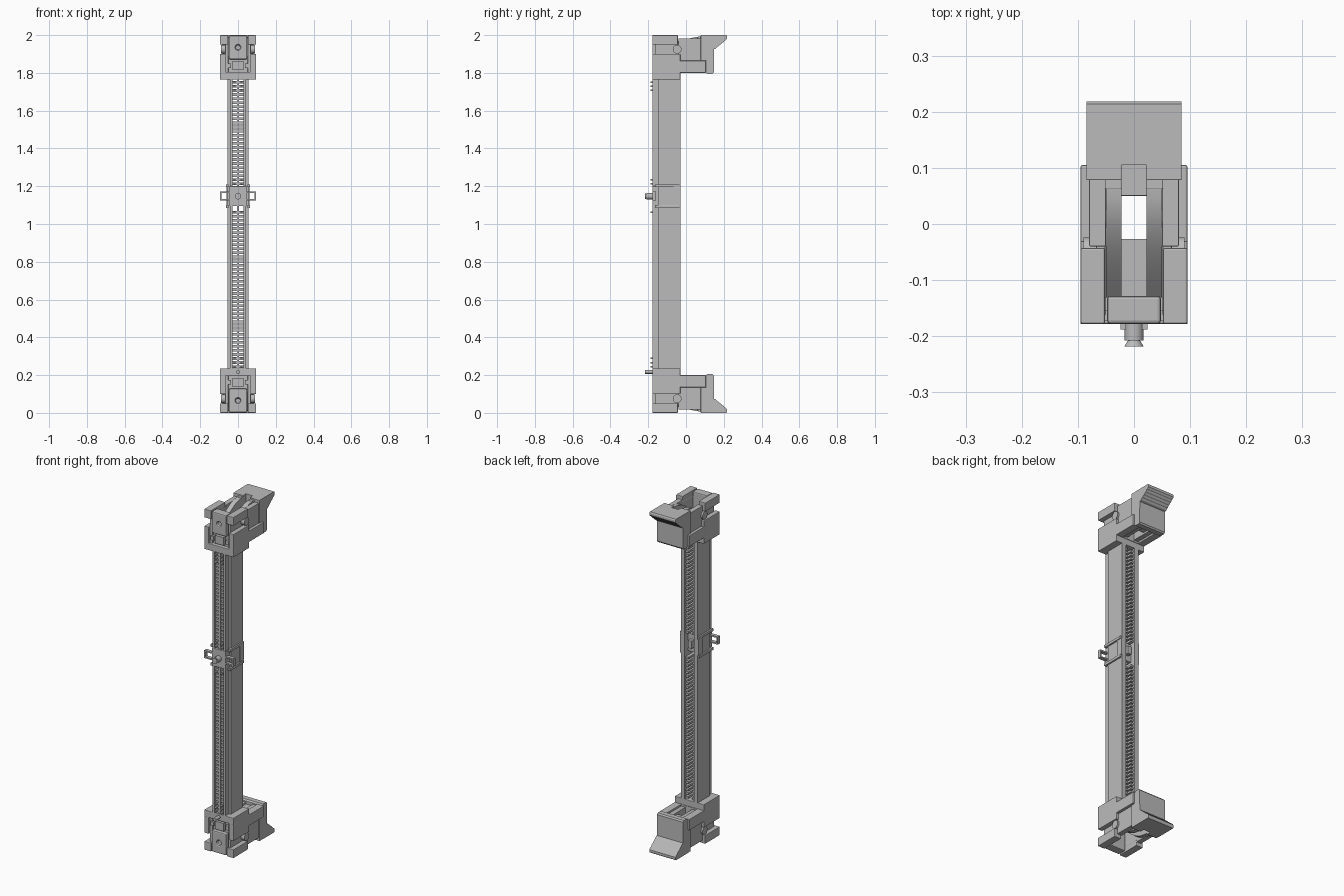
import bpy, bmesh, math
from mathutils import Matrix, Vector

cube = bpy.data.objects.get("Cube")
if cube:
    bpy.data.objects.remove(cube)

grey = bpy.data.materials.new("plain grey")
grey.use_nodes = True
COLOUR = (0.5, 0.5, 0.5, 1)
grey.diffuse_color = COLOUR
grey.node_tree.nodes["Principled BSDF"].inputs["Base Color"].default_value = COLOUR


def add_box(bm, x, y, z):
    size = Vector((x[1] - x[0], y[1] - y[0], z[1] - z[0]))
    mid = Vector((x[0] + x[1], y[0] + y[1], z[0] + z[1])) / 2
    bmesh.ops.create_cube(bm, size=1, matrix=Matrix.Translation(mid) @ Matrix.Diagonal(size).to_4x4())


def add_pair(bm, x, y, z):
    add_box(bm, x, y, z)
    add_box(bm, (-x[1], -x[0]), y, z)


def add_prism(bm, profile, x):
    """Extrude a y-z outline along x."""
    face = bm.faces.new([bm.verts.new((x[0], y, z)) for y, z in profile])
    out = bmesh.ops.extrude_face_region(bm, geom=[face])
    moved = [v for v in out["geom"] if isinstance(v, bmesh.types.BMVert)]
    bmesh.ops.translate(bm, vec=(x[1] - x[0], 0, 0), verts=moved)


def add_rod(bm, axis, centre, radius, length, tip=None):
    turn = Matrix.Rotation(math.pi / 2, 4, "X" if axis == "y" else "Y")
    bmesh.ops.create_cone(bm, cap_ends=True, segments=24, radius1=radius,
                          radius2=radius if tip is None else tip, depth=length,
                          matrix=Matrix.Translation(centre) @ turn)


def finish(name, bm, bevel=0.0, flip=False, smooth=False):
    if flip:  # mirror to the bottom end
        bmesh.ops.transform(bm, verts=bm.verts,
                            matrix=Matrix.Translation((0, 0, 2)) @ Matrix.Diagonal((1, 1, -1, 1)))
    bmesh.ops.recalc_face_normals(bm, faces=bm.faces)
    mesh = bpy.data.meshes.new(name)
    bm.to_mesh(mesh)
    bm.free()
    mesh.materials.append(grey)
    obj = bpy.data.objects.new(name, mesh)
    bpy.context.collection.objects.link(obj)
    if bevel:
        mod = obj.modifiers.new("edge", "BEVEL")
        mod.width, mod.segments, mod.limit_method = bevel, 2, "ANGLE"
    if smooth:
        bpy.ops.object.select_all(action="DESELECT")
        obj.select_set(True)
        bpy.context.view_layer.objects.active = obj
        bpy.ops.object.shade_smooth_by_angle()
    return obj


def build_end(side, flip):
    # Housing: foot, side walls, notched upper corners, rear arms
    bm = bmesh.new()
    add_box(bm, (-.095, .095), (-.178, -.03), (1.765, 1.805))
    add_pair(bm, (.066, .095), (-.178, -.03), (1.80, 1.90))
    add_pair(bm, (.051, .068), (-.165, -.035), (1.80, 1.97))
    add_pair(bm, (.052, .095), (-.178, -.043), (1.95, 2.0))
    add_pair(bm, (.051, .095), (-.04, .105), (1.80, 1.865))
    finish(side + "_housing", bm, .003, flip)

    # Recess behind the front opening, with its lugs
    bm = bmesh.new()
    add_box(bm, (-.055, .055), (-.155, -.027), (1.80, 1.85))
    add_box(bm, (-.055, .055), (-.155, -.13), (1.84, 1.89))
    add_box(bm, (-.028, .028), (-.174, -.15), (1.815, 1.862))
    add_pair(bm, (.038, .058), (-.172, -.15), (1.825, 1.85))
    finish(side + "_recess_lugs", bm, 0, flip)

    # Front tongue with a round hole
    bm = bmesh.new()
    add_box(bm, (-.048, .048), (-.178, -.128), (1.872, 1.998))
    tongue = finish(side + "_front_tongue", bm, 0, flip)
    bm = bmesh.new()
    add_rod(bm, "y", (0, -.18, 1.935), .014, .03)
    cutter = finish(side + "_hole_cutter", bm, 0, flip)
    cutter.hide_render = True
    cutter.hide_set(True)
    hole = tongue.modifiers.new("hole", "BOOLEAN")
    hole.operation, hole.object = "DIFFERENCE", cutter
    edge = tongue.modifiers.new("edge", "BEVEL")
    edge.width, edge.segments, edge.limit_method = .006, 2, "ANGLE"

    # Latch head with a stepped finger grip
    steps = []
    for i in range(5):
        y, z = .218 - .013 * i, 1.982 - .011 * i
        steps += [(y, z), (y - .007, z - .009)]
    bm = bmesh.new()
    add_prism(bm, [(.105, 2.0), (.214, 2.0), (.218, 1.994)] + steps +
              [(.148, 1.925), (.147, 1.803), (.141, 1.795), (.112, 1.795), (.105, 1.803)], (-.085, .085))
    finish(side + "_latch_head", bm, 0, flip)

    # Latch cheeks, bridge and pivots
    bm = bmesh.new()
    add_pair(bm, (.05, .08), (-.04, .08), (1.865, 1.982))
    add_pair(bm, (.022, .085), (.078, .107), (1.865, 2.0))
    add_pair(bm, (.022, .052), (.062, .08), (1.865, 1.992))
    add_box(bm, (-.023, .023), (.05, .107), (1.82, 1.94))
    finish(side + "_latch_cheeks", bm, .002, flip)
    bm = bmesh.new()
    for s in (-1, 1):
        add_rod(bm, "x", (s * .077, -.047, 1.925), .023, .026)
    finish(side + "_latch_pivots", bm, 0, flip, True)

    # Curved ribs sweeping from the tongue up to the head
    curve = [(-.13 + .195 * t / 10, 1.87 + .12 * math.sin(math.pi / 2 * t / 10)) for t in range(11)]
    for s, label in ((1, "left"), (-1, "right")):
        bm = bmesh.new()
        add_prism(bm, curve + [(.108, 1.95), (.108, 1.81), (-.03, 1.81), (-.13, 1.84)], sorted((s * .022, s * .05)))
        finish(f"{side}_latch_rib_{label}", bm, 0, flip, True)


build_end("top", False)
build_end("bottom", True)

# Long channel walls, stepped in toward the front
bm = bmesh.new()
LONG = (.21, 1.79)
add_pair(bm, (.03, .055), (-.145, -.03), LONG)
add_pair(bm, (.03, .043), (-.177, -.14), LONG)
add_box(bm, (-.006, .006), (-.172, -.13), LONG)
finish("channel_walls", bm)

# Contacts in two rows, with solder tails near the ends and the key
bm = bmesh.new()
pitch = .0215
for i in range(71):
    z = .245 + i * pitch
    if 1.08 < z < 1.21:
        continue
    add_pair(bm, (.005, .031), (-.168, -.125), (z - .007, z + .007))
    add_pair(bm, (.012, .031), (-.13, -.04), (z - .006, z + .006))
    if min(abs(z - c) for c in (.265, 1.08, 1.215, 1.735)) < .035:
        add_pair(bm, (.014, .024), (-.188, -.165), (z - .004, z + .004))
finish("contacts", bm)

# Key block across the channel
bm = bmesh.new()
add_box(bm, (-.045, .045), (-.178, -.06), (1.095, 1.2))
add_box(bm, (-.012, .012), (-.1, -.035), (1.125, 1.17))
add_pair(bm, (.05, .064), (-.165, -.035), (1.195, 1.21))
add_pair(bm, (.05, .064), (-.165, -.035), (1.085, 1.1))
add_pair(bm, (.05, .06), (-.066, -.03), (1.1, 1.195))
finish("key_block", bm, .001)

# Side loops at the key
bm = bmesh.new()
for z in (1.125, 1.163):
    add_pair(bm, (.04, .095), (-.178, -.158), (z, z + .008))
add_pair(bm, (.087, .095), (-.178, -.158), (1.125, 1.171))
finish("side_loops", bm)

# Locating pegs
bm = bmesh.new()
add_rod(bm, "y", (0, -.19, 1.147), .017, .036)
add_rod(bm, "y", (0, -.213, 1.147), .011, .010, .017)
finish("middle_peg", bm, 0, False, True)
bm = bmesh.new()
add_rod(bm, "y", (0, -.193, .217), .010, .05)
finish("lower_peg", bm, 0, False, True)
